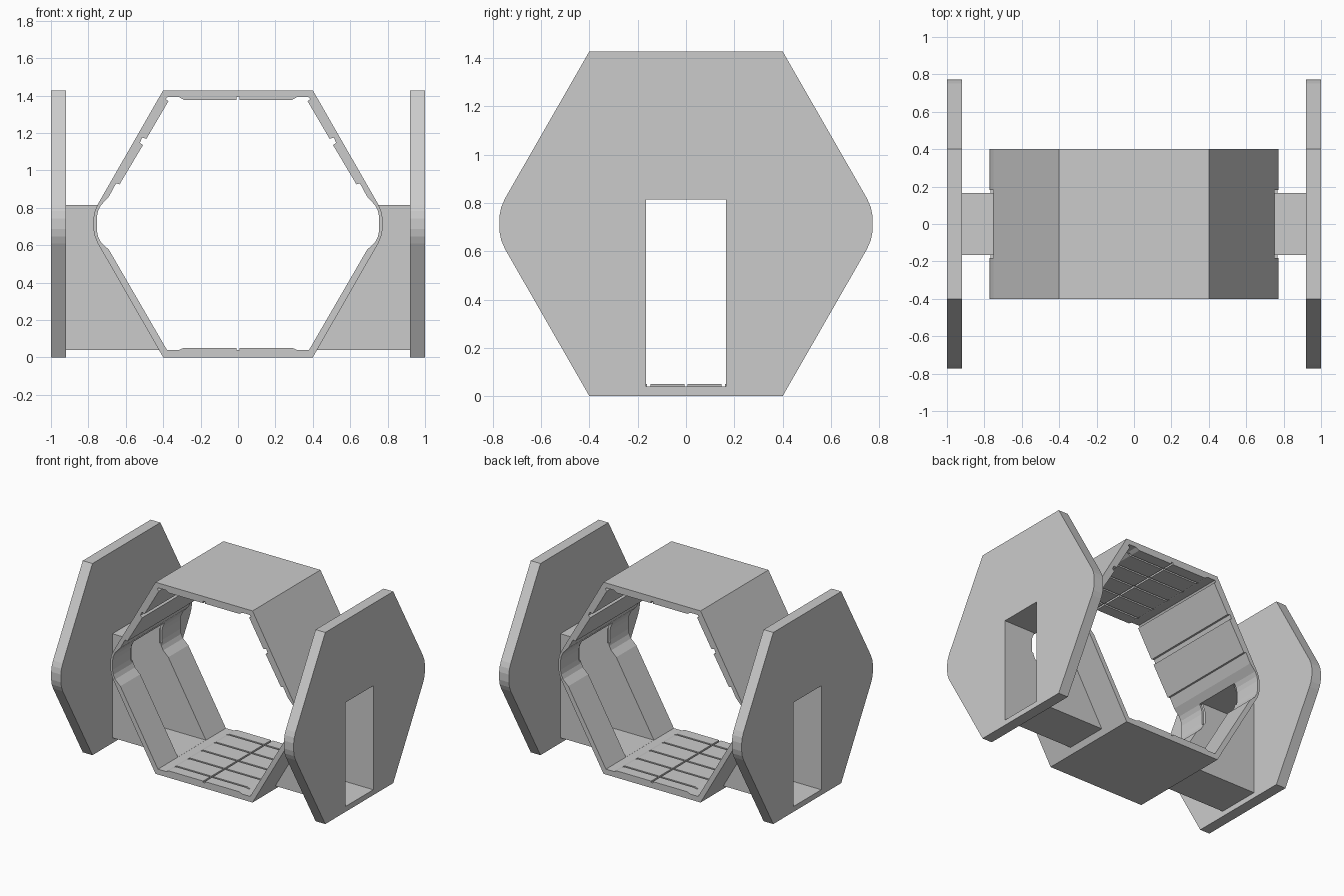
import bpy, bmesh
from mathutils import Vector

if "Cube" in bpy.data.objects:
    bpy.data.objects.remove(bpy.data.objects["Cube"])


def prism(name, pts, a, b, axis):
    """Extrude a closed (u, z) outline from a to b along the x or y axis."""
    bm = bmesh.new()
    put = (lambda u, z, t: (u, t, z)) if axis == 'y' else (lambda u, z, t: (t, u, z))
    lo = [bm.verts.new(put(u, z, a)) for u, z in pts]
    hi = [bm.verts.new(put(u, z, b)) for u, z in pts]
    n = len(pts)
    bm.faces.new(lo)
    bm.faces.new(hi)
    for i in range(n):
        j = (i + 1) % n
        bm.faces.new((lo[i], lo[j], hi[j], hi[i]))
    bmesh.ops.recalc_face_normals(bm, faces=bm.faces)
    return finish(name, bm)


def finish(name, bm):
    me = bpy.data.meshes.new(name)
    bm.to_mesh(me)
    bm.free()
    ob = bpy.data.objects.new(name, me)
    bpy.context.collection.objects.link(ob)
    return ob


def rect(u0, u1, z0, z1):
    return [(u0, z0), (u1, z0), (u1, z1), (u0, z1)]


def cut(ob, cutter):
    """Subtract the cutter, bake the result and discard the cutter."""
    mod = ob.modifiers.new("cut", 'BOOLEAN')
    mod.operation = 'DIFFERENCE'
    mod.solver = 'EXACT'
    mod.object = cutter
    bpy.context.view_layer.objects.active = ob
    bpy.ops.object.modifier_apply(modifier=mod.name)
    bpy.data.objects.remove(cutter)


def mirrored(half):
    """Close a right-hand half outline with its mirror image."""
    return half + [(-u, z) for u, z in reversed(half)]


DOOR, SILL, LINTEL, TOP = 0.165, 0.04, 0.815, 1.428
outer = mirrored([(0.4, 0), (0.75, 0.61), (0.765, 0.645), (0.773, 0.685),
                  (0.773, 0.743), (0.765, 0.783), (0.75, 0.818), (0.4, TOP)])

# Hexagonal room shell, with the panel steps in its inner outline
inner = mirrored([(0.38, 0.04), (0.69, 0.575), (0.733, 0.615), (0.748, 0.645),
                  (0.755, 0.68), (0.755, 0.748), (0.748, 0.783), (0.733, 0.813),
                  (0.69, 0.86), (0.652, 0.93), (0.633, 0.925), (0.508, 1.135),
                  (0.525, 1.147), (0.512, 1.175), (0.49, 1.168), (0.372, 1.37),
                  (0.386, 1.38), (0.377, 1.392)])
shell = prism("room_shell", outer, -0.4, 0.4, 'y')
cut(shell, prism("room_cutter", inner, -0.5, 0.5, 'y'))
for s in (-1, 1):
    for w, z0 in ((DOOR, SILL + 0.0005), (0.183, 0.66)):
        cut(shell, prism("door_cutter", rect(-w, w, z0, LINTEL), s * 0.3, s * 0.9, 'x'))

# End walls with a doorway each, and the passages joining them to the room
for s, side in ((-1, "left"), (1, "right")):
    wall = prism(side + "_end_wall", outer, s * 0.92, s, 'x')
    cut(wall, prism("door_cutter", rect(-DOOR, DOOR, SILL, LINTEL), s * 0.85, s * 1.1, 'x'))

    bm = bmesh.new()
    path = [(0.39, SILL), (0.92, SILL), (0.92, LINTEL), (0.742, LINTEL),
            (0.763, 0.76), (0.763, 0.67), (0.735, 0.6)]
    near, far = ([bm.verts.new((s * x, y, z)) for x, z in path] for y in (-DOOR, DOOR))
    bm.faces.new(near)
    bm.faces.new(far[::-1])
    for i in (0, 2):
        bm.faces.new((near[i], far[i], far[i + 1], near[i + 1]))
    finish(side + "_passage", bm)


# Bevelled tiles in two columns on the floor and the ceiling
def tiles(name, z, rise):
    bm = bmesh.new()
    lines = [-0.4, -0.31, -0.155, 0, 0.155, 0.31, 0.4]
    for y0, y1 in zip(lines, lines[1:]):
        y0 += 0.007 if y0 > -0.4 else 0
        y1 -= 0.007 if y1 < 0.4 else 0
        for s in (-1, 1):
            ring = [(0.007, z), (0.318, z), (0.29, z + rise), (0.007, z + rise)]
            a, b = ([bm.verts.new((s * x, y, h)) for x, h in ring] for y in (y0, y1))
            bm.faces.new(a)
            bm.faces.new(b)
            for i in range(4):
                j = (i + 1) % 4
                bm.faces.new((a[i], a[j], b[j], b[i]))
    bmesh.ops.recalc_face_normals(bm, faces=bm.faces)
    finish(name, bm)


tiles("floor_tiles", 0.039, 0.012)
tiles("ceiling_tiles", 1.393, -0.016)
